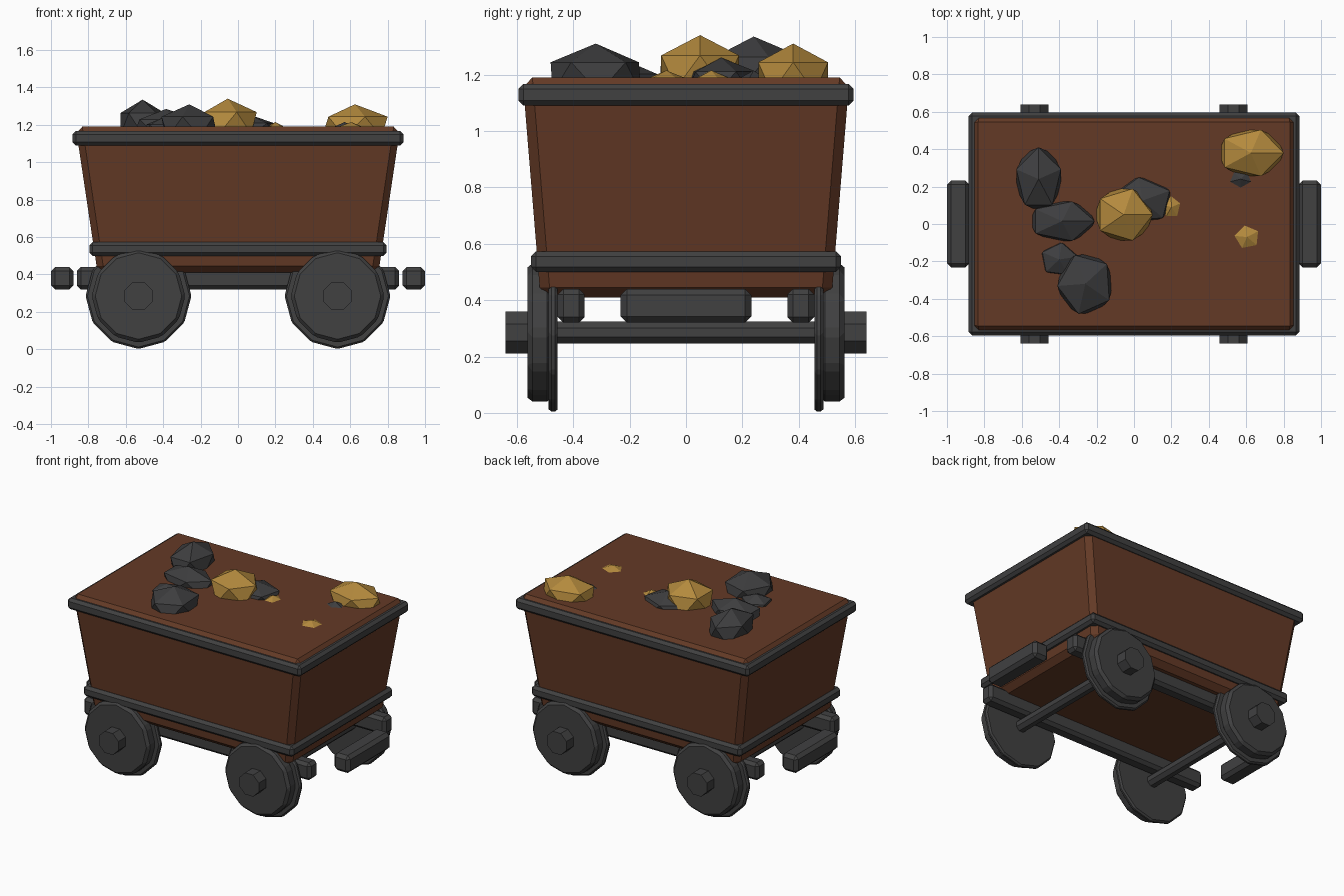
import bpy, bmesh, math
from mathutils import Matrix, Vector

if "Cube" in bpy.data.objects:
    bpy.data.objects.remove(bpy.data.objects["Cube"])


def material(name, rgb):
    m = bpy.data.materials.new(name)
    m.diffuse_color = (*rgb, 1)
    m.use_nodes = True
    m.node_tree.nodes["Principled BSDF"].inputs["Base Color"].default_value = m.diffuse_color
    return m


WOOD = material("brown_wood", (0.127, 0.042, 0.019))
IRON = material("dark_iron", (0.052, 0.052, 0.053))
COAL = material("coal", (0.047, 0.047, 0.049))
GOLD = material("gold_ore", (0.456, 0.254, 0.047))


def finish(name, bm, mat, bevel=0):
    if bevel:
        bmesh.ops.bevel(bm, geom=bm.edges[:], offset=bevel, segments=1,
                        affect='EDGES', clamp_overlap=True)
    bmesh.ops.recalc_face_normals(bm, faces=bm.faces[:])
    me = bpy.data.meshes.new(name)
    bm.to_mesh(me)
    bm.free()
    me.materials.append(mat)
    ob = bpy.data.objects.new(name, me)
    bpy.context.collection.objects.link(ob)
    return ob


def box(name, x, y, z, mat, bevel, flare=(1, 1)):
    """Bevelled box from ranges; flare scales the bottom end."""
    bm = bmesh.new()
    bmesh.ops.create_cube(bm, size=1)
    for v in bm.verts:
        fx, fy = flare if v.co.z < 0 else (1, 1)
        v.co = Vector((sum(x) / 2 + v.co.x * (x[1] - x[0]) * fx,
                       sum(y) / 2 + v.co.y * (y[1] - y[0]) * fy,
                       sum(z) / 2 + v.co.z * (z[1] - z[0])))
    return finish(name, bm, mat, bevel)


def disc(name, x, z, r, y0, y1, sides, bevel=0, turn=0.0):
    """Many-sided cylinder along y."""
    bm = bmesh.new()
    bmesh.ops.create_cone(bm, cap_ends=True, segments=sides, radius1=r, radius2=r,
                          depth=abs(y1 - y0),
                          matrix=Matrix.Translation((x, (y0 + y1) / 2, z))
                          @ Matrix.Rotation(math.pi / 2, 4, 'X')
                          @ Matrix.Rotation(turn, 4, 'Z'))
    return finish(name, bm, IRON, bevel)


def rock(name, x, y, top, rx, ry, rz, turn, mat):
    """Faceted lump half buried in the load."""
    bm = bmesh.new()
    bmesh.ops.create_icosphere(bm, subdivisions=1, radius=1,
                               matrix=Matrix.Rotation(math.radians(turn), 4, 'Z'))
    for v in bm.verts:
        v.co = Vector((x + v.co.x * rx / 0.894, y + v.co.y * ry / 0.894,
                       top - rz + v.co.z * rz))
    return finish(name, bm, mat)


# Flared tub with its iron bands
box("tub", (-0.868, 0.868), (-0.58, 0.58), (0.41, 1.19), WOOD, 0.035, (0.865, 0.89))
box("top_band", (-0.885, 0.885), (-0.595, 0.595), (1.09, 1.167), IRON, 0.018)
box("lower_band", (-0.795, 0.795), (-0.55, 0.55), (0.50, 0.573), IRON, 0.018)

# Chassis beams and end buffers
for side, s in (("front", -1), ("back", 1)):
    box(side + "_beam", (-0.86, 0.86), sorted((s * 0.36, s * 0.455)), (0.32, 0.44), IRON, 0.02)
for side, s in (("left", -1), ("right", 1)):
    box(side + "_buffer", sorted((s * 0.88, s * 1.0)), (-0.232, 0.232), (0.32, 0.44), IRON, 0.022)

# Axles, flanged wheels and hubs
WZ = 0.285
for end, x in (("left", -0.532), ("right", 0.532)):
    disc(end + "_axle", x, WZ, 0.042, -0.5, 0.5, 8, turn=math.pi / 8)
    for side, s in (("front", -1), ("back", 1)):
        tag = f"{side}_{end}_"
        disc(tag + "wheel_flange", x, WZ, 0.283, s * 0.455, s * 0.487, 12, 0.01)
        disc(tag + "wheel", x, WZ, 0.25, s * 0.475, s * 0.562, 12, 0.018)
        disc(tag + "hub", x, WZ, 0.08, s * 0.54, s * 0.64, 8, turn=math.pi / 8)

# Coal lumps: x, y, top, radii, turn
for i, r in enumerate([
        (-0.51, 0.24, 1.335, 0.125, 0.17, 0.13, 18),
        (-0.385, 0.015, 1.285, 0.175, 0.11, 0.10, 0),
        (-0.26, -0.32, 1.31, 0.15, 0.165, 0.12, 40),
        (-0.40, -0.19, 1.24, 0.10, 0.09, 0.07, 10),
        (0.045, 0.125, 1.26, 0.16, 0.125, 0.09, 25),
        (0.57, 0.24, 1.215, 0.065, 0.05, 0.05, 54)]):
    rock(f"coal_lump_{i + 1}", *r, COAL)

# Gold nuggets
for i, r in enumerate([
        (-0.055, 0.05, 1.34, 0.155, 0.145, 0.13, 0),
        (0.625, 0.38, 1.31, 0.175, 0.13, 0.12, 0),
        (0.20, 0.09, 1.215, 0.055, 0.065, 0.05, 20),
        (0.605, -0.07, 1.215, 0.075, 0.07, 0.05, 30)]):
    rock(f"gold_nugget_{i + 1}", *r, GOLD)
